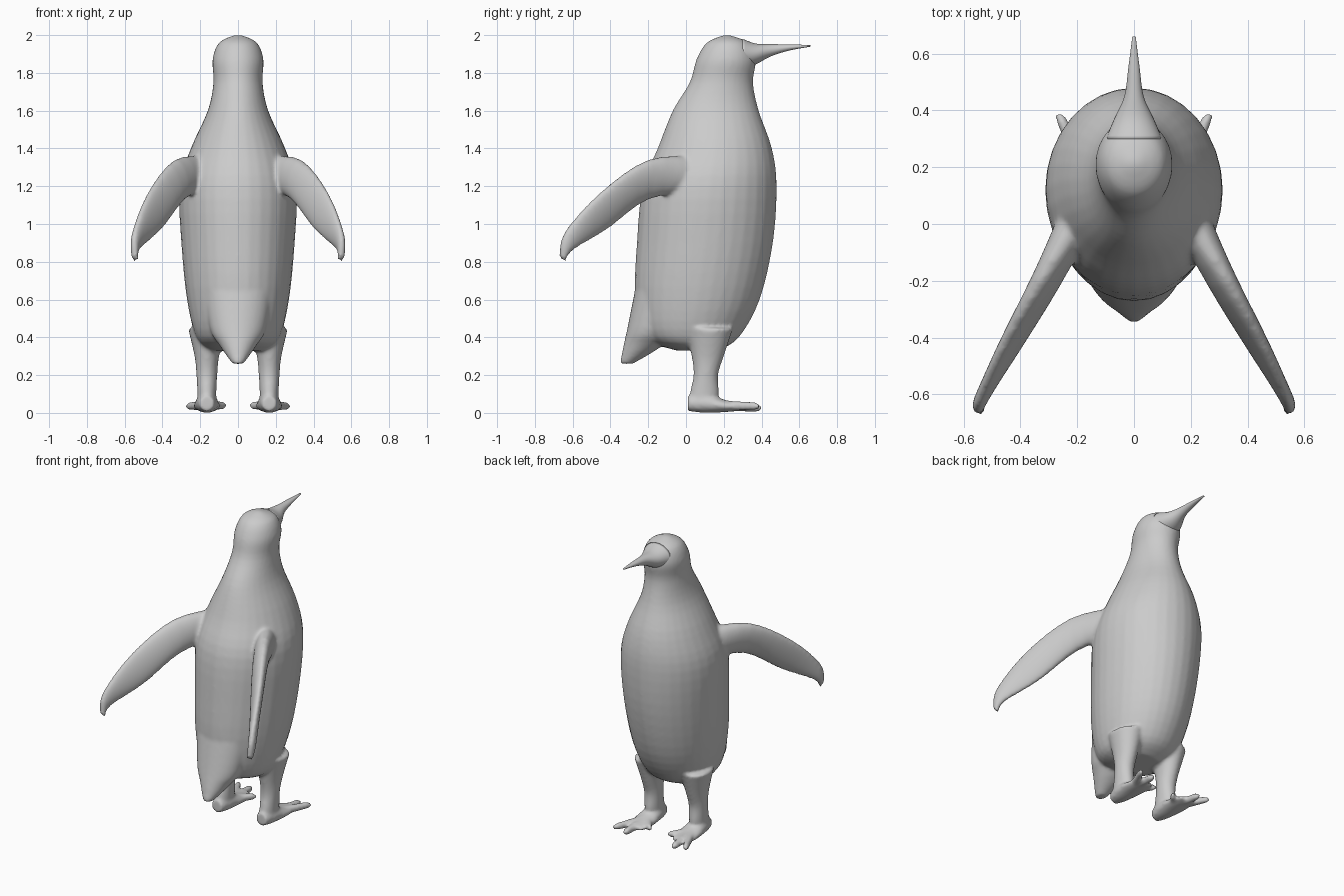
import bpy, bmesh, math
from mathutils import Vector

cube = bpy.data.objects.get("Cube")
if cube:
    bpy.data.objects.remove(cube)

grey = bpy.data.materials.new("plain_grey")
grey.use_nodes = True
colour = (.6, .6, .6, 1)
grey.diffuse_color = colour
grey.node_tree.nodes["Principled BSDF"].inputs["Base Color"].default_value = colour


def smooth_rows(rows, steps=4):
    """Fill in a flowing curve through rows of measurements."""
    last = len(rows) - 1
    result = []
    for i in range(last):
        before, start, end, after = (rows[min(max(k, 0), last)] for k in range(i - 1, i + 3))
        for step in range(steps):
            t = step / steps
            result.append([b + t * ((c - a) + t * ((2 * a - 5 * b + 4 * c - d)
                           + t * (3 * (b - c) + d - a))) / 2
                           for a, b, c, d in zip(before, start, end, after)])
    result.append(list(rows[last]))
    return result


def loft(bm, sections, sides=32):
    """Skin elliptical sections, each given as centre and two half-axes."""
    rings = []
    angles = [math.tau * i / sides for i in range(sides)]
    for centre, u, v in sections:
        centre, u, v = Vector(centre), Vector(u), Vector(v)
        rings.append([bm.verts.new(centre + u * math.cos(a) + v * math.sin(a)) for a in angles])
    faces = [bm.faces.new(rings[0]), bm.faces.new(rings[-1])]
    for lower, upper in zip(rings, rings[1:]):
        for i in range(sides):
            j = (i + 1) % sides
            faces.append(bm.faces.new((lower[i], lower[j], upper[j], upper[i])))
    bmesh.ops.recalc_face_normals(bm, faces=faces)


def loft_upward(bm, rows, x=0):
    """Rows hold height, back edge, front edge and half width."""
    loft(bm, [((x, (back + front) / 2, z), (half, 0, 0), (0, (front - back) / 2, 0))
              for z, back, front, half in smooth_rows(rows)])


def loft_forward(bm, rows, x=0):
    """Rows hold distance forward, height, half width and half thickness."""
    loft(bm, [((x, y, z), (half, 0, 0), (0, 0, thick))
              for y, z, half, thick in smooth_rows(rows)])


def loft_flipper(bm, rows, side):
    """Rows hold the leading edge point, trailing edge point and half thickness."""
    sections = []
    for row in smooth_rows(rows):
        leading, trailing, thick = Vector(row[:3]), Vector(row[3:6]), row[6]
        leading.x *= side
        trailing.x *= side
        outward = Vector((side * .9, .4, 0)) * thick
        sections.append(((leading + trailing) / 2, (leading - trailing) / 2, outward))
    loft(bm, sections)


def loft_toe(bm, root, tip):
    """A tapering round toe."""
    sections = []
    for along, radius in ((0, .03), (.9, .022), (1, .012)):
        sections.append((root.lerp(tip, along), (radius, 0, 0), (0, 0, radius)))
    loft(bm, sections, 12)


def finish(name, bm):
    mesh = bpy.data.meshes.new(name)
    bm.to_mesh(mesh)
    bm.free()
    mesh.materials.append(grey)
    mesh.shade_smooth()
    ob = bpy.data.objects.new(name, mesh)
    bpy.context.collection.objects.link(ob)
    return ob


bm = bmesh.new()

# Torso, neck and head
torso = [(.33, -.05, .17, .14), (.4, -.22, .28, .22), (.6, -.27, .39, .27),
         (.9, -.26, .46, .3), (1.2, -.23, .48, .31), (1.4, -.15, .455, .25),
         (1.6, -.07, .385, .16), (1.75, .02, .355, .13), (1.87, .055, .37, .135),
         (1.96, .11, .33, .1), (2, .2, .23, .02)]
loft_upward(bm, torso)

# Tail
tail = [(.7, -.26, 0, .19), (.45, -.31, -.06, .15), (.36, -.33, -.12, .1),
        (.26, -.35, -.28, .03)]
loft_upward(bm, tail)

# Flippers, legs, feet and toes
flipper = [(.17, .06, 1.36, .19, .06, 1.17, .07), (.33, -.2, 1.34, .29, -.2, 1.13, .05),
           (.47, -.45, 1.17, .41, -.42, .97, .035), (.55, -.64, .96, .53, -.6, .86, .025),
           (.55, -.67, .83, .54, -.64, .8, .02)]
leg = [(.45, 0, .25, .1), (.3, .03, .2, .065), (.2, .04, .17, .055),
       (.1, .02, .175, .05), (.02, .02, .16, .05)]
foot = [(.01, .05, .04, .04), (.1, .05, .06, .05), (.22, .035, .07, .03), (.31, .03, .055, .015)]
toe_tips = [(.265, .39, .035), (.18, .4, .025), (.07, .29, .04)]
ankle = .165

for side in (1, -1):
    loft_flipper(bm, flipper, side)
    loft_upward(bm, leg, ankle * side)
    loft_forward(bm, foot, ankle * side)
    root = Vector((ankle * side, ankle, .04))
    for x, y, z in toe_tips:
        loft_toe(bm, root, Vector((x * side, y, z)))

# Blend the overlapping parts into one skin
body = finish("body", bm)
remesh = body.modifiers.new("blend_parts", 'REMESH')
remesh.mode = 'VOXEL'
remesh.voxel_size = .011
remesh.use_smooth_shade = True
soften = body.modifiers.new("soften", 'SMOOTH')
soften.iterations = 6

# Beak
bm = bmesh.new()
beak = [(.3, 1.9, .1, .08), (.37, 1.9, .07, .055), (.45, 1.92, .034, .032),
        (.55, 1.935, .02, .016), (.66, 1.943, .006, .004)]
loft_forward(bm, beak)
finish("beak", bm)
